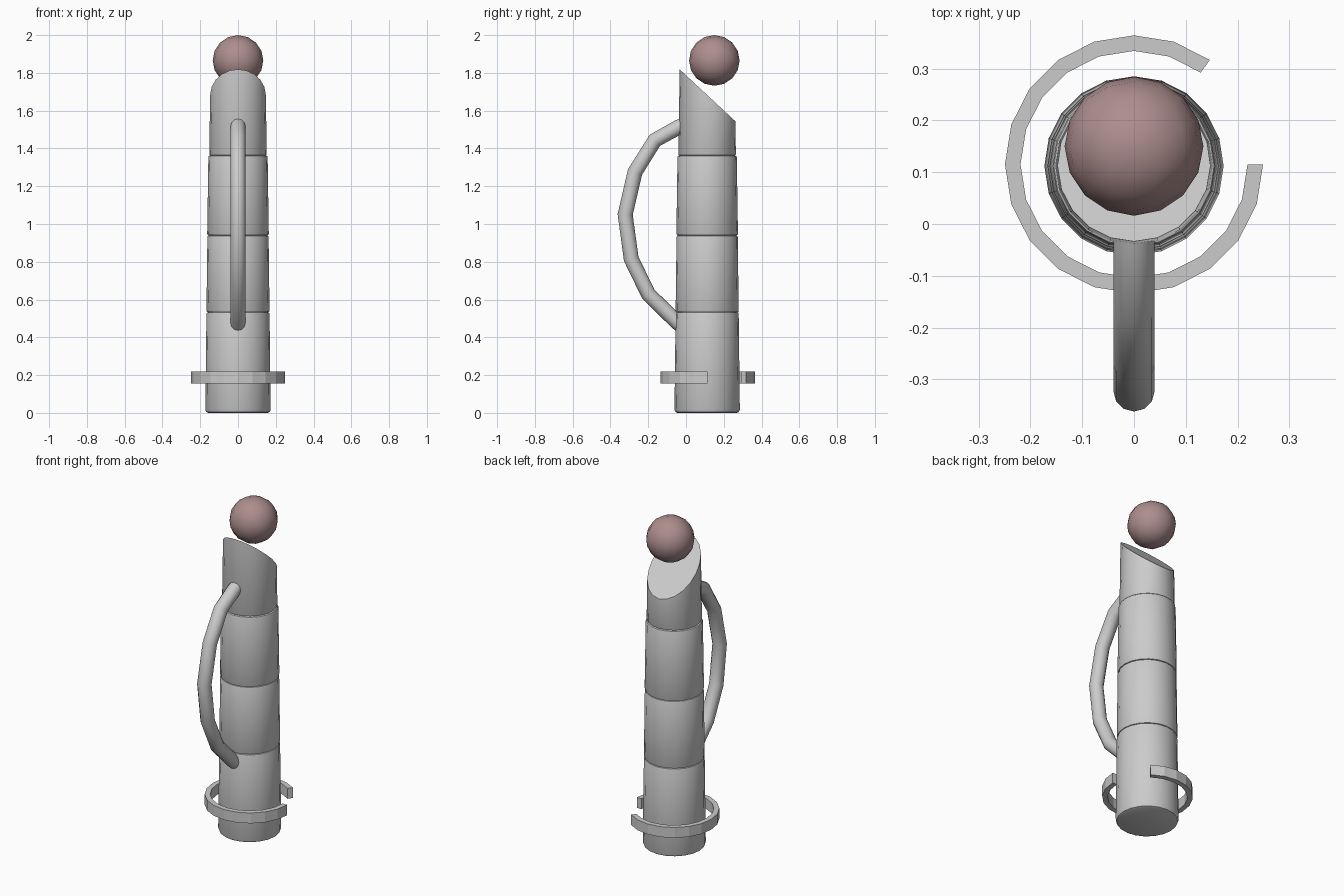
import bpy, bmesh
from math import radians, sin, cos, tau
from mathutils import Vector

if "Cube" in bpy.data.objects:
    bpy.data.objects.remove(bpy.data.objects["Cube"])

CY = 0.112  # y position of the tower axis


def finish(name, bm, angle=None):
    bmesh.ops.recalc_face_normals(bm, faces=bm.faces)
    me = bpy.data.meshes.new(name)
    bm.to_mesh(me)
    bm.free()
    ob = bpy.data.objects.new(name, me)
    bpy.context.collection.objects.link(ob)
    if angle:
        bpy.ops.object.select_all(action='DESELECT')
        ob.select_set(True)
        bpy.context.view_layer.objects.active = ob
        bpy.ops.object.shade_smooth_by_angle(angle=radians(angle))
    return ob


def lathe(profile, sides=20):
    bm = bmesh.new()
    rings = [[bm.verts.new((r * cos(tau * i / sides), CY + r * sin(tau * i / sides), z))
              for i in range(sides)] for r, z in profile]
    for a, b in zip(rings, rings[1:]):
        for i in range(sides):
            j = (i + 1) % sides
            bm.faces.new((a[i], a[j], b[j], b[i]))
    bm.faces.new(rings[0][::-1])
    bm.faces.new(rings[-1])
    return bm


# stacked tapered body sections with softened rims
sections = [(0.0, 0.533, 0.173, 0.167), (0.533, 0.94, 0.167, 0.162),
            (0.94, 1.362, 0.163, 0.157), (1.362, 1.95, 0.152, 0.144)]
for n, (z0, z1, r0, r1) in enumerate(sections):
    b = 0.016 if n == 0 else 0.008
    c = 0.008
    bm = lathe([(r0 - b, z0), (r0 - 0.3 * b, z0 + 0.3 * b), (r0, z0 + b),
                (r1, z1 - c), (r1 - 0.3 * c, z1 - 0.3 * c), (r1 - c, z1)])
    if n == 3:  # slanted top
        geom = bm.verts[:] + bm.edges[:] + bm.faces[:]
        cut = bmesh.ops.bisect_plane(bm, geom=geom, plane_co=(0, CY, 1.683),
                                     plane_no=Vector((0, 0.932, 1)).normalized(),
                                     clear_outer=True)
        edges = [e for e in cut['geom_cut'] if isinstance(e, bmesh.types.BMEdge)]
        bmesh.ops.contextual_create(bm, geom=edges)
    finish(f"body_section_{n + 1}", bm, 35)

# curved handle on the front
path = [(0.0, 1.528), (-0.04, 1.512), (-0.165, 1.443), (-0.27, 1.275), (-0.322, 1.05),
        (-0.29, 0.815), (-0.2, 0.63), (-0.05, 0.482), (0.0, 0.445)]
cu = bpy.data.curves.new("handle_path", 'CURVE')
cu.dimensions = '3D'
cu.bevel_depth = 0.04
cu.bevel_resolution = 4
cu.use_fill_caps = True
sp = cu.splines.new('POLY')
sp.points.add(len(path) - 1)
for p, (y, z) in zip(sp.points, path):
    p.co = (0, y, z, 1)
sp.use_smooth = True
handle = bpy.data.objects.new("handle", cu)
bpy.context.collection.objects.link(handle)

# open flat-sided ring around the base
bm = bmesh.new()
loops = []
for i in range(3, 21):
    a = radians(18 * i)
    loops.append([bm.verts.new((r * cos(a), 0.115 + r * sin(a), z))
                  for r, z in ((0.219, 0.155), (0.249, 0.155), (0.249, 0.218), (0.219, 0.218))])
for a, b in zip(loops, loops[1:]):
    for k in range(4):
        m = (k + 1) % 4
        bm.faces.new((a[k], a[m], b[m], b[k]))
bm.faces.new(loops[0])
bm.faces.new(loops[-1][::-1])
finish("open_ring", bm)

# ball hovering over the slanted top (rounded cube)
bm = bmesh.new()
bmesh.ops.create_cube(bm, size=2)
bmesh.ops.subdivide_edges(bm, edges=bm.edges[:], cuts=3, use_grid_fill=True)
for v in bm.verts:
    d = Vector([sin(c * tau / 8) / cos(c * tau / 8) for c in v.co]).normalized()
    v.co = Vector((0, 0.15, 1.866)) + d * 0.134
ball = finish("ball", bm, 60)
mat = bpy.data.materials.new("dusty_red")
mat.diffuse_color = (0.42, 0.27, 0.27, 1)
mat.use_nodes = True
mat.node_tree.nodes["Principled BSDF"].inputs["Base Color"].default_value = mat.diffuse_color
ball.data.materials.append(mat)
